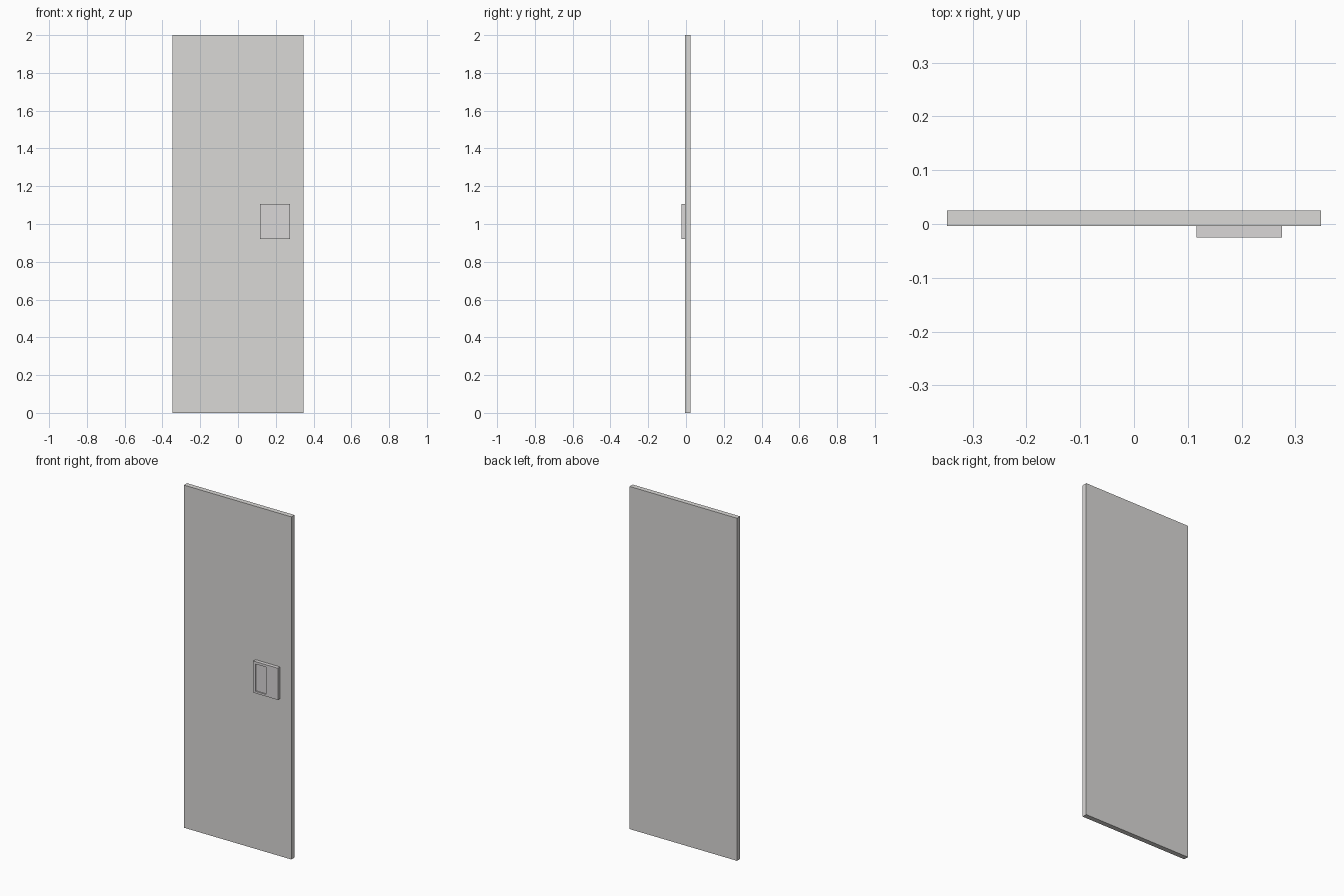
import bpy

if "Cube" in bpy.data.objects:
    bpy.data.objects.remove(bpy.data.objects["Cube"])


def material(name, colour):
    m = bpy.data.materials.new(name)
    m.diffuse_color = (*colour, 1)
    m.use_nodes = True
    m.node_tree.nodes["Principled BSDF"].inputs["Base Color"].default_value = m.diffuse_color
    return m


def box(name, lo, hi, mat):
    size = [b - a for a, b in zip(lo, hi)]
    mid = [(a + b) / 2 for a, b in zip(lo, hi)]
    bpy.ops.mesh.primitive_cube_add(size=1, location=mid)
    ob = bpy.context.object
    ob.name = name
    ob.scale = size
    bpy.ops.object.transform_apply(location=False, rotation=False, scale=True)
    ob.data.materials.append(mat)
    return ob


door_grey = material("warm light grey", (0.70, 0.69, 0.675))
handle_grey = material("handle light grey", (0.70, 0.68, 0.685))

# Door leaf
box("door_panel", (-0.347, -0.004, 0), (0.347, 0.025, 2), door_grey)

# Handle plate with a recessed finger pull
plate = box("handle_plate", (0.116, -0.025, 0.92), (0.275, -0.004, 1.105), handle_grey)
cutter = box("pull_cutter", (0.13, -0.04, 0.932), (0.197, -0.018, 1.091), handle_grey)
cutter.hide_render = True
cutter.hide_set(True)
cut = plate.modifiers.new("finger_pull", 'BOOLEAN')
cut.operation = 'DIFFERENCE'
cut.solver = 'EXACT'
cut.object = cutter
